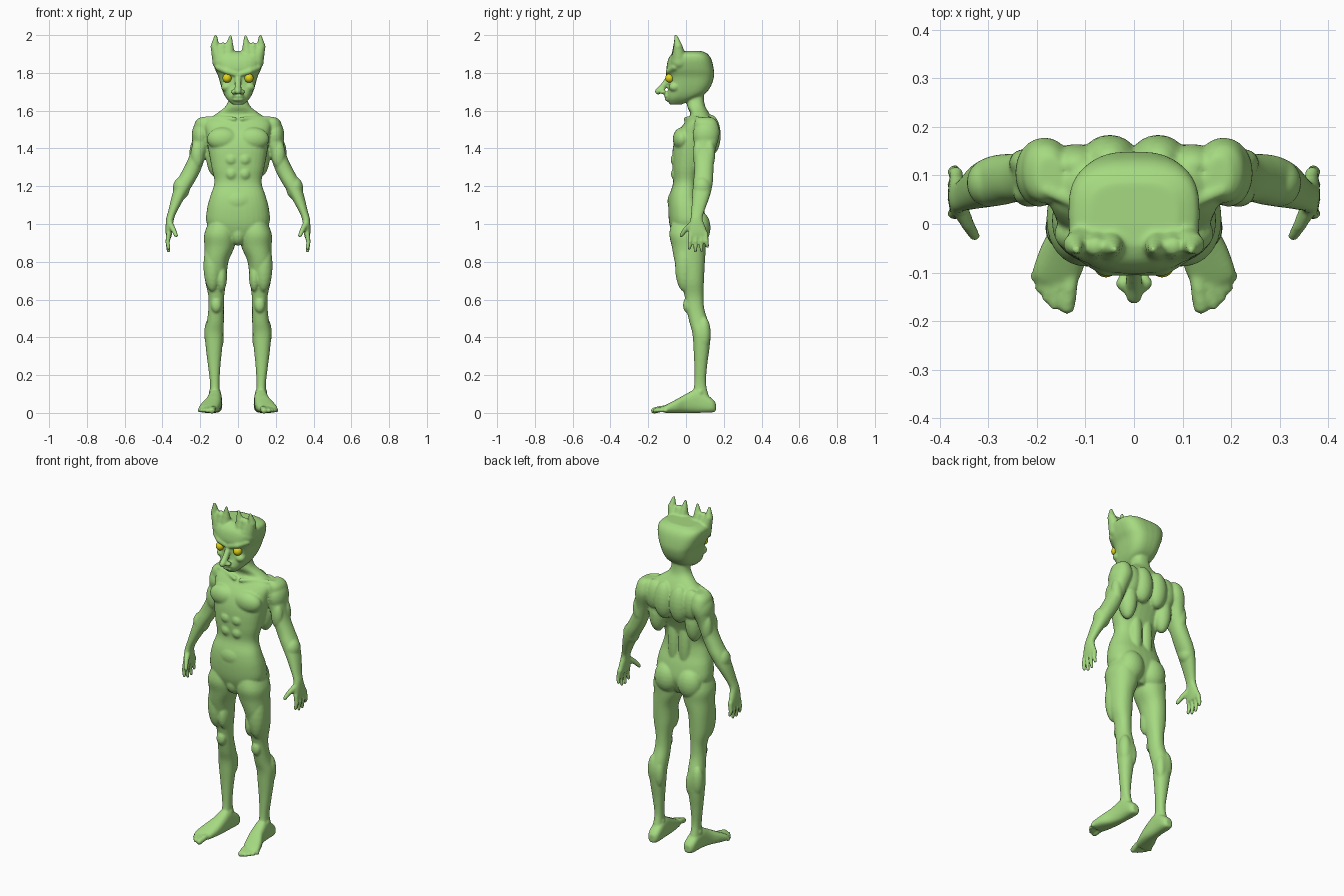
import bpy, bmesh, math
from mathutils import Vector, Matrix

bm = bmesh.new()


def material(name, rgb):
    m = bpy.data.materials.new(name)
    m.diffuse_color = (*rgb, 1)
    return m


def catmull(a, b, c, d, t):
    return [0.5 * (2*q + (r-p)*t + (2*p-5*q+4*r-s)*t*t + (3*q-p-3*r+s)*t**3)
            for p, q, r, s in zip(a, b, c, d)]


def loft(rows, side=1, power=2.2, axis='z', n=32, steps=4):
    """Rows of (level, centre x, centre v, radius x, radius v), smoothly joined."""
    fine = []
    for i in range(len(rows) - 1):
        p = rows[max(i-1, 0)], rows[i], rows[i+1], rows[min(i+2, len(rows)-1)]
        fine += [catmull(*p, k / steps) for k in range(steps)]
    fine.append(rows[-1])
    rings = []
    for lev, cx, cv, rx, rv in fine:
        ring = []
        for k in range(n):
            c, s = math.cos(math.tau*k/n), math.sin(math.tau*k/n)
            x = side * (cx + rx * math.copysign(abs(c)**(2/power), c))
            v = cv + rv * math.copysign(abs(s)**(2/power), s)
            ring.append(bm.verts.new((x, v, lev) if axis == 'z' else (x, lev, v)))
        rings.append(ring)
    for a, b in zip(rings, rings[1:]):
        for k in range(n):
            bm.faces.new((a[k], a[(k+1) % n], b[(k+1) % n], b[k]))
    bm.faces.new(rings[0])
    bm.faces.new(rings[-1])


def blob(pos, size, side=1):
    m = Matrix.Translation((side*pos[0], pos[1], pos[2])) @ Matrix.Diagonal((*size, 1))
    bmesh.ops.create_icosphere(bm, subdivisions=3, radius=1, matrix=m)


def tube(pts, side=1):
    """Rounded tapering chain through (x, y, z, radius) points."""
    for x, y, z, r in pts:
        blob((x, y, z), (r, r, r), side)
    for a, b in zip(pts, pts[1:]):
        p, q = Vector((side*a[0], *a[1:3])), Vector((side*b[0], *b[1:3]))
        m = Matrix.Translation((p+q)/2) @ (q-p).to_track_quat('Z', 'Y').to_matrix().to_4x4()
        bmesh.ops.create_cone(bm, cap_ends=True, segments=16, radius1=a[3],
                              radius2=b[3], depth=(q-p).length, matrix=m)


# torso and neck
loft([(.90, 0, .01, .04, .06), (.94, 0, .01, .11, .08), (1.0, 0, .01, .165, .098),
      (1.08, 0, 0, .164, .094), (1.15, 0, -.008, .146, .08), (1.22, 0, 0, .125, .068),
      (1.30, 0, .008, .140, .08), (1.40, 0, .03, .158, .10), (1.48, 0, .052, .17, .098),
      (1.54, 0, .07, .175, .075), (1.58, 0, .075, .12, .052), (1.62, 0, .055, .068, .048),
      (1.66, 0, .05, .05, .045), (1.71, 0, .05, .05, .045)], power=2.4)
# head, boxy towards the top
loft([(1.632, 0, -.055, .028, .03), (1.66, 0, -.03, .058, .068), (1.69, 0, 0, .076, .1),
      (1.73, 0, .02, .09, .112), (1.78, 0, .028, .104, .120), (1.82, 0, .022, .122, .125),
      (1.87, 0, .02, .135, .115), (1.90, 0, .02, .128, .095), (1.915, 0, .02, .09, .065)],
     power=3)
# nose, muzzle, lips and lower belly
tube([(0, -.085, 1.78, .016), (0, -.125, 1.722, .018), (0, -.148, 1.702, .017)])
blob((0, -.07, 1.672), (.052, .038, .034))
blob((0, -.103, 1.677), (.036, .014, .008))
blob((0, -.1, 1.658), (.03, .014, .008))
blob((0, -.055, 1.12), (.09, .043, .06))
blob((0, -.03, .95), (.045, .05, .065))

muscles = [
    ((.08, -.02, 1.45), (.085, .05, .062)),     # chest
    ((.036, -.05, 1.34), (.036, .032, .035)),   # stomach
    ((.035, -.05, 1.265), (.034, .03, .036)),
    ((.12, .09, 1.37), (.05, .055, .12)),       # side of back
    ((.05, .13, 1.47), (.06, .054, .11)),       # shoulder blade
    ((.12, .12, 1.48), (.06, .045, .09)),
    ((.036, .06, 1.2), (.036, .03, .16)),       # lower back
    ((.075, .068, .98), (.075, .062, .09)),     # buttock
    ((.195, .105, 1.47), (.05, .07, .08)),      # shoulder
    ((.215, .065, 1.37), (.035, .03, .075)),    # upper arm
    ((.225, .125, 1.37), (.033, .03, .08)),
    ((.30, .085, 1.19), (.045, .05, .06)),      # forearm
    ((.135, -.008, .78), (.048, .05, .14)),     # thigh
    ((.088, .0, .72), (.03, .045, .08)),
    ((.115, .006, .57), (.028, .022, .04)),     # knee
    ((.143, .095, .42), (.036, .036, .09)),     # calf
    ((.105, .1, .40), (.03, .03, .08)),
    ((.123, .075, .11), (.034, .02, .02)),      # ankle
    ((.022, -.122, 1.699), (.016, .018, .013)),  # nostril
    ((.06, -.062, 1.725), (.03, .03, .025)),    # cheek
]

for s in (1, -1):
    for pos, size in muscles:
        blob(pos, size, s)
    # crown points, brow and collar bone
    tube([(.092, -.035, 1.86, .045), (.122, -.042, 1.94, .024), (.118, -.053, 1.994, .009)], s)
    tube([(.055, -.04, 1.86, .045), (.045, -.047, 1.94, .022), (.04, -.053, 1.993, .008)], s)
    tube([(.08, -.04, 1.88, .04), (.08, -.046, 1.94, .022)], s)
    tube([(.012, -.094, 1.793, .014), (.06, -.092, 1.808, .016), (.105, -.06, 1.83, .018)], s)
    tube([(.02, .0, 1.555, .013), (.10, .035, 1.56, .013), (.18, .07, 1.555, .014)], s)
    # leg
    loft([(1.03, .085, .01, .06, .08), (.95, .095, .01, .083, .098), (.88, .098, .015, .080, .09),
          (.80, .115, .02, .064, .08), (.70, .118, .032, .056, .063), (.62, .115, .042, .042, .05),
          (.55, .116, .05, .041, .047), (.48, .12, .068, .045, .05), (.42, .127, .082, .049, .048),
          (.34, .127, .082, .043, .042), (.25, .126, .078, .033, .034), (.16, .123, .075, .025, .031),
          (.10, .122, .078, .027, .04), (.04, .12, .09, .033, .05)], s)
    # foot and toes
    loft([(.158, .118, .03, .018, .022), (.135, .118, .04, .034, .038), (.06, .121, .062, .036, .062),
          (0, .128, .05, .041, .05), (-.05, .143, .036, .05, .036), (-.10, .158, .023, .051, .023),
          (-.12, .16, .018, .042, .017)], s, power=2.6, axis='y')
    for x0, x1, y1, r in ((.128, .138, -.169, .017), (.150, .164, -.166, .012),
                          (.166, .18, -.151, .011), (.18, .194, -.132, .011),
                          (.193, .204, -.108, .011)):
        tube([(x0, -.08, .024, r), ((x0+x1)/2, (y1-.09)/2, .022, r), (x1, y1, .012, r)], s)
    # arm and palm
    loft([(1.565, .175, .10, .025, .04), (1.54, .182, .105, .045, .06), (1.48, .185, .11, .053, .068),
          (1.40, .203, .10, .045, .058), (1.34, .222, .097, .044, .052), (1.28, .248, .095, .048, .05),
          (1.22, .28, .09, .048, .052), (1.15, .313, .08, .037, .047), (1.07, .345, .063, .024, .035),
          (1.03, .359, .056, .021, .032), (.99, .364, .058, .019, .042), (.95, .366, .064, .017, .052),
          (.93, .366, .066, .013, .048)], s)
    # fingers and thumb
    for y0, y1, z1 in ((.025, .018, .872), (.052, .05, .857), (.078, .082, .86), (.104, .113, .882)):
        tube([(.366, y0, .95, .014), (.373, (y0+y1)/2, .905, .012), (.368, y1, z1, .0095)], s)
    tube([(.36, .035, 1.0, .018), (.342, -.002, .97, .014), (.328, -.025, .94, .011)], s)

# merge everything into one smooth skin
bmesh.ops.recalc_face_normals(bm, faces=bm.faces)
mesh = bpy.data.meshes.new("body")
bm.to_mesh(mesh)
bm.free()
body = bpy.data.objects.new("body", mesh)
bpy.context.collection.objects.link(body)
mesh.materials.append(material("green_skin", (.38, .70, .22)))
rem = body.modifiers.new("fuse", 'REMESH')
rem.mode, rem.voxel_size, rem.use_smooth_shade = 'VOXEL', .006, True
smooth = body.modifiers.new("soften", 'SMOOTH')
smooth.factor, smooth.iterations = .5, 5

# eyes
yellow = material("yellow_eye", (.75, .65, .01))
for s, label in ((1, "left"), (-1, "right")):
    bpy.ops.mesh.primitive_uv_sphere_add(segments=24, ring_count=16, radius=.024,
                                         location=(s*.058, -.086, 1.772))
    eye = bpy.context.object
    eye.name = label + "_eye"
    eye.data.materials.append(yellow)
    bpy.ops.object.shade_smooth()
